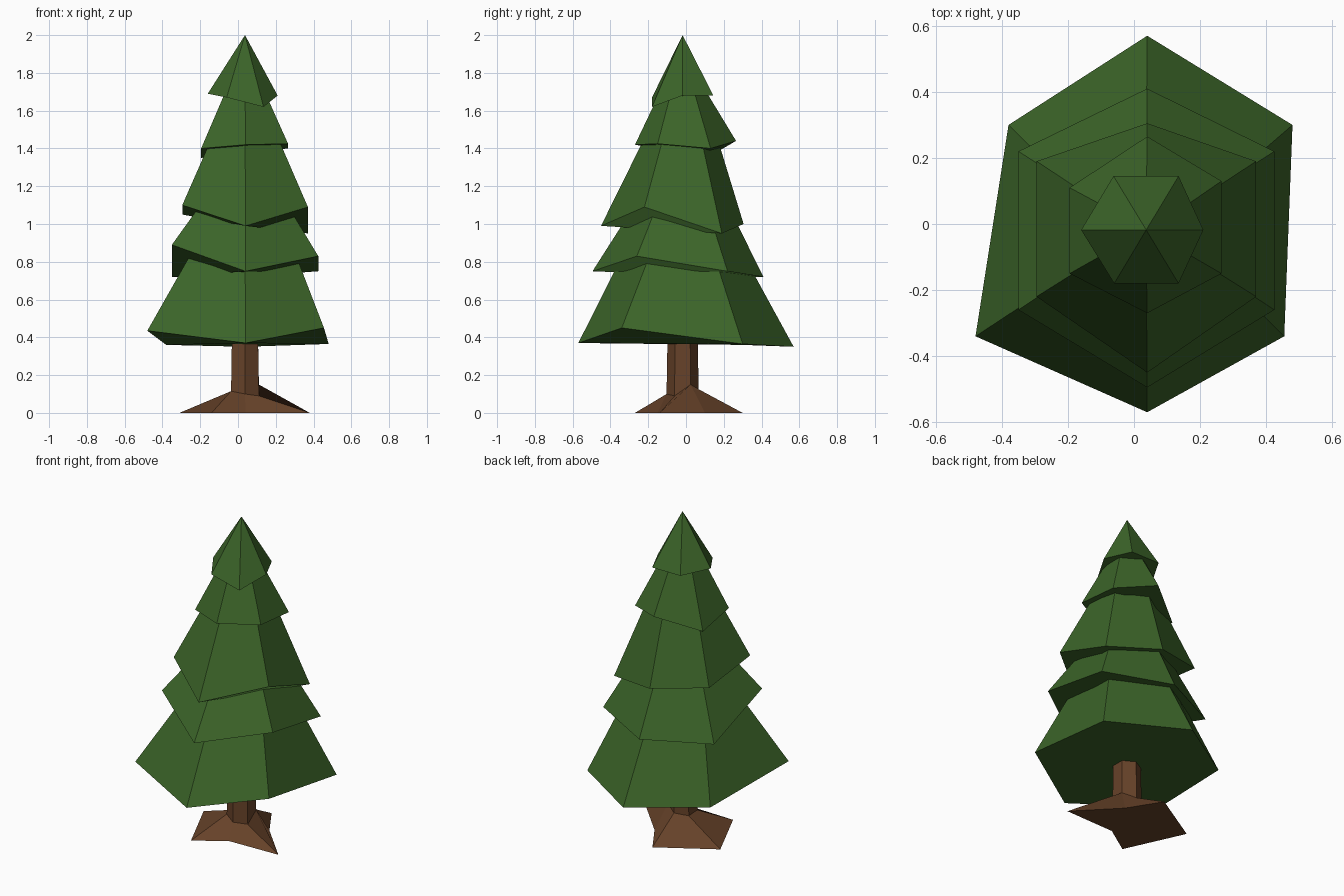
import bpy, bmesh, math

if "Cube" in bpy.data.objects:
    bpy.data.objects.remove(bpy.data.objects["Cube"])

CX, CY = 0.037, -0.018  # tree axis


def material(name, rgb):
    m = bpy.data.materials.new(name)
    m.diffuse_color = (*rgb, 1)
    m.use_nodes = True
    m.node_tree.nodes["Principled BSDF"].inputs["Base Color"].default_value = m.diffuse_color
    return m


green = material("leaf green", (0.045, 0.13, 0.022))
brown = material("bark brown", (0.135, 0.055, 0.022))


def hexagon(radius, z):
    """Six points around the trunk axis, starting at the front, going to the right."""
    return [(CX + radius * math.sin(i * math.pi / 3),
             CY - radius * math.cos(i * math.pi / 3), z) for i in range(6)]


def loft(name, rings, mat):
    """Join rings of points with flat faces and cap both ends (one point = tip)."""
    bm = bmesh.new()
    loops = [[bm.verts.new(p) for p in ring] for ring in rings]
    for low, high in zip(loops, loops[1:]):
        n = len(low)
        for i in range(n):
            j = (i + 1) % n
            if len(high) == 1:
                bm.faces.new((low[i], low[j], high[0]))
            else:
                bm.faces.new((low[i], low[j], high[j], high[i]))
    bm.faces.new(loops[0][::-1])
    if len(loops[-1]) > 2:
        bm.faces.new(loops[-1])
    bmesh.ops.recalc_face_normals(bm, faces=bm.faces)
    mesh = bpy.data.meshes.new(name)
    bm.to_mesh(mesh)
    bm.free()
    mesh.materials.append(mat)
    bpy.context.collection.objects.link(bpy.data.objects.new(name, mesh))


# Trunk: spread root star, uneven collar, straight hexagonal stem
roots = [(0.04, -0.15, 0), (0.38, -0.14, 0), (0.15, 0.10, 0),
         (0.025, 0.30, 0), (-0.31, 0.10, 0), (-0.14, -0.27, 0)]
collar = [(x, y, z) for (x, y, _), z in
          zip(hexagon(0.085, 0), (0.10, 0.09, 0.15, 0.125, 0.11, 0.115))]
loft("trunk", [roots, collar, hexagon(0.08, 0.39)], brown)

# Branch tiers: uneven lower rim, then radius and height of the hidden top
tiers = [
    ([(0.04, -0.57, 0.37), (0.455, -0.34, 0.45), (0.48, 0.30, 0.365),
      (0.04, 0.57, 0.35), (-0.38, 0.30, 0.36), (-0.48, -0.34, 0.435)], 0.26, 0.95),
    ([(0.04, -0.495, 0.75), (0.425, -0.26, 0.83), (0.425, 0.22, 0.75),
      (0.04, 0.41, 0.72), (-0.35, 0.22, 0.72), (-0.35, -0.26, 0.89)], 0.19, 1.20),
    ([(0.04, -0.45, 0.99), (0.37, -0.22, 1.09), (0.37, 0.19, 0.95),
      (0.04, 0.305, 1.00), (-0.295, 0.19, 1.05), (-0.295, -0.22, 1.10)], 0.155, 1.55),
    ([(0.04, -0.27, 1.42), (0.265, -0.15, 1.425), (0.265, 0.13, 1.40),
      (0.04, 0.265, 1.44), (-0.195, 0.11, 1.35), (-0.195, -0.15, 1.40)], 0.095, 1.75),
]
for k, (rim, radius, top) in enumerate(tiers, 1):
    loft(f"branch_tier_{k}", [rim, hexagon(radius, top)], green)

# Pointed tree top
tip_rim = [(-0.06, -0.18, 1.67), (0.135, -0.18, 1.62), (0.21, -0.018, 1.68),
           (0.135, 0.145, 1.68), (-0.062, 0.145, 1.68), (-0.16, -0.018, 1.69)]
loft("tree_top", [tip_rim, [(CX, CY, 2.0)]], green)
